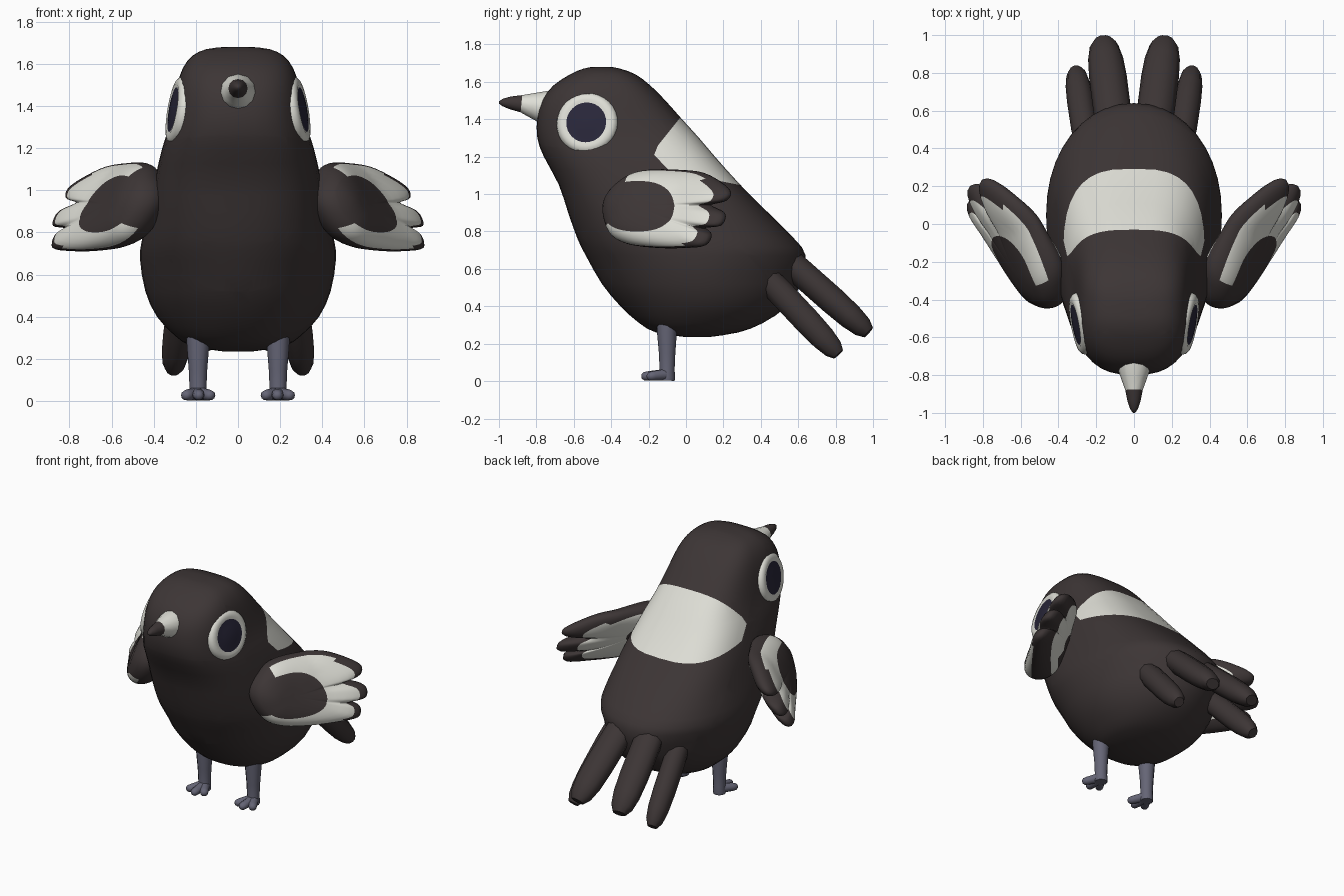
import bpy, bmesh, math
from mathutils import Vector

if "Cube" in bpy.data.objects:
    bpy.data.objects.remove(bpy.data.objects["Cube"])


def material(name, rgb):
    m = bpy.data.materials.new(name)
    m.diffuse_color = (*rgb, 1)
    m.use_nodes = True
    m.node_tree.nodes["Principled BSDF"].inputs["Base Color"].default_value = m.diffuse_color
    return m


DARK = material("charcoal", (0.046, 0.036, 0.036))
WHITE = material("off_white", (0.74, 0.74, 0.68))
GREY = material("leg_grey", (0.13, 0.13, 0.18))
NAVY = material("eye_navy", (0.022, 0.020, 0.042))


def finish(name, bm, mats, mirror=False, angle=60):
    bmesh.ops.recalc_face_normals(bm, faces=bm.faces)
    me = bpy.data.meshes.new(name)
    bm.to_mesh(me)
    bm.free()
    ob = bpy.data.objects.new(name, me)
    bpy.context.collection.objects.link(ob)
    for m in mats:
        me.materials.append(m)
    bpy.ops.object.select_all(action='DESELECT')
    ob.select_set(True)
    bpy.context.view_layer.objects.active = ob
    bpy.ops.object.shade_smooth_by_angle(angle=math.radians(angle))
    if mirror:
        ob.modifiers.new("mirror", 'MIRROR').use_mirror_merge = False
    return ob


def loft(bm, rings, rule=lambda k, i: 0):
    """Skin closed rings of points, cap both ends; rule gives the material."""
    vs = [[bm.verts.new(p) for p in r] for r in rings]
    n = len(vs[0])
    for k in range(len(vs) - 1):
        for i in range(n):
            j = (i + 1) % n
            f = bm.faces.new((vs[k][i], vs[k][j], vs[k + 1][j], vs[k + 1][i]))
            f.material_index = rule(k, i)
    for k, end in ((0, vs[0]), (len(vs) - 2, vs[-1])):
        bm.faces.new(end).material_index = rule(k, 0)


def tube(bm, path, sides=12, rule=lambda k, i: 0):
    """Elliptic tube: path of (point, half width, half thickness)."""
    pts = [Vector(p[0]) for p in path]
    t = (pts[-1] - pts[0]).normalized()
    ref = Vector((1, 0, 0))
    side = (ref - t * ref.dot(t)).normalized()
    up = t.cross(side)
    angs = [2 * math.pi * i / sides for i in range(sides)]
    loft(bm, [[p + side * a * math.cos(q) + up * b * math.sin(q) for q in angs]
              for p, (_, a, b) in zip(pts, path)], rule)


def spline(pts, steps, closed):
    """Catmull-Rom resampling of tuples."""
    pts = [Vector(p) for p in pts]
    n, out = len(pts), []
    for i in range(n if closed else n - 1):
        idx = [i - 1, i, i + 1, i + 2]
        a, b, c, d = (pts[j % n if closed else min(max(j, 0), n - 1)] for j in idx)
        for s in range(steps):
            u = s / steps
            out.append(0.5 * (2 * b + (c - a) * u + (2 * a - 5 * b + 4 * c - d) * u * u
                              + (3 * b - a - 3 * c + d) * u ** 3))
    return out if closed else out + [pts[-1]]


def clamp(v):
    return min(1, max(0, v))


def power(v, e):
    return math.copysign(abs(v) ** e, v)


# Body: horizontal slices (height, front y, back y, half width)
SLICES = [(.235, 0, .12, .07), (.26, -.16, .28, .22), (.31, -.25, .41, .30),
          (.40, -.35, .54, .385), (.52, -.45, .615, .44), (.67, -.535, .64, .465),
          (.76, -.58, .58, .457), (.90, -.63, .44, .425), (1.05, -.68, .29, .395),
          (1.20, -.76, .155, .36), (1.30, -.795, .07, .328), (1.41, -.795, -.03, .305),
          (1.50, -.77, -.11, .288), (1.58, -.71, -.19, .262), (1.64, -.62, -.27, .215),
          (1.67, -.55, -.35, .15), (1.68, -.50, -.40, .07)]
rings = []
for z, yf, yb, w in (tuple(Vector(v)) for v in spline(SLICES, 2, False)):
    high = clamp((z - .6) / .4)
    low = clamp((.4 - z) / .15)
    ring = []
    for i in range(40):
        q = 2 * math.pi * i / 40
        c, s = math.cos(q), math.sin(q)
        e = 2 / ((1.88 if s > 0 else 2.05) + .35 * low + (1.12 if s > 0 else .6) * high)
        ring.append((w * power(c, e), (yf + yb) / 2 + (yb - yf) / 2 * power(s, e), z))
    rings.append(ring)
bm = bmesh.new()
loft(bm, rings)
# White band over the back, cut along straight lines in the y-z plane
BAND = [(-.03, 1.41), (-.15, 1.26), (-.17, 1.21), (-.09, 1.125), (.28, 1.05)]
cuts = [(Vector((0, *a)), Vector((0, a[1] - b[1], b[0] - a[0])))
        for a, b in zip(BAND, BAND[1:])]
for co, no in cuts:
    bmesh.ops.bisect_plane(bm, geom=bm.verts[:] + bm.edges[:] + bm.faces[:],
                           plane_co=co, plane_no=no, dist=1e-4)
for f in bm.faces:
    c = f.calc_center_median()
    f.material_index = int(all((c - co).dot(no) > 0 for co, no in cuts))
finish("body", bm, [DARK, WHITE], angle=80)

# Beak: white cone with a dark tip
bm = bmesh.new()
tube(bm, [((0, y, z), r, r) for y, z, r in
          [(-.66, 1.456, .098), (-.75, 1.46, .092), (-.82, 1.472, .068), (-.88, 1.483, .046),
           (-.94, 1.488, .034), (-.98, 1.49, .02), (-1.0, 1.49, .006)]],
     12, lambda k, i: int(k >= 3))
finish("beak", bm, [WHITE, DARK])

# Eyes: white ring around a domed navy disc
bm = bmesh.new()
axis = Vector((1, -.18, .17)).normalized()
u = axis.cross(Vector((0, 0, 1))).normalized()
v = axis.cross(u)
centre = Vector((.29, -.53, 1.38))
PROFILE = [(.163, -.07), (.166, -.01), (.16, .008), (.145, .02), (.124, .024), (.108, .02),
           (.104, .02), (.06, .027), (.01, .03)]
loft(bm, [[centre + axis * h + (u * math.cos(q) + v * math.sin(q)) * r
           for q in (2 * math.pi * i / 32 for i in range(32))] for r, h in PROFILE],
     lambda k, i: int(k >= 5))
finish("eyes", bm, [WHITE, NAVY], True)

# Wings: puffy pad from a side outline (y, z) with three feather tips
OUTLINE = [(-.425, .92), (-.39, 1.02), (-.30, 1.10), (-.20, 1.13), (-.04, 1.13), (.09, 1.115),
           (.19, 1.06), (.235, 1.01), (.21, .965), (.135, .945), (.135, .935), (.195, .905),
           (.205, .87), (.18, .83), (.105, .82), (.10, .81), (.13, .78), (.10, .725),
           (0, .712), (-.15, .712), (-.30, .732), (-.39, .79)]
outline = spline(OUTLINE, 4, True)
mid = Vector((-.20, .935))
OUT = Vector((.78, -.62, 0))
# Ring steps: 0 to 1 is the inner oval, 1 to 2 is oval to rim
STEPS = [.05, .4, .75, 1, 1.2, 1.4, 1.6, 1.78, 1.9, 1.97, 2]


def wing_point(p, step, face):
    d = p - mid
    q = math.atan2(d.y / .135, d.x / .19)
    oval = Vector((.19 * power(math.cos(q), .85), .135 * power(math.sin(q), .85)))
    w = oval * step if step <= 1 else oval.lerp(d, step - 1)
    r = min(1, w.length / d.length)
    y, z = mid + w
    root = clamp((.0 - y) / .35)
    h = (.09 + .04 * root) * math.sqrt(max(0, 1 - r ** 3.5)) * face
    n = .53 + .045 * root + (.5 - .25 * root) * (.9 - z)
    return Vector(((n + .62 * y) / .78, y, z)) + OUT * h


def wing_colour(k, i):
    d = outline[i] - mid
    a = math.degrees(math.atan2(d.y, d.x))
    a = a if a > -147 else a + 360
    if k < 10:  # outer face: white between the dark oval and the rim
        return int(3 <= k < (7 if -42 < a < 25 else 8) and a < 116)
    # inner face: white reaches further in, below a dark top edge
    return int((15 if a > 30 else 14) <= k < (19 if abs(a) < 80 else 17) and a < 100)


bm = bmesh.new()
layers = [(s, 1) for s in STEPS] + [(s, -1) for s in reversed(STEPS[:-1])]
loft(bm, [[wing_point(p, s, f) for p in outline] for s, f in layers], wing_colour)
finish("wings", bm, [DARK, WHITE], True, 80)

# Tail feathers: two long inner, two short outer
for name, start, end, wide, thick in [
        ("inner_tail_feathers", (.10, .48, .70), (.163, .976, .26), .10, .078),
        ("outer_tail_feathers", (.245, .40, .585), (.308, .815, .143), .072, .075)]:
    a, b = Vector(start), Vector(end)
    bm = bmesh.new()
    tube(bm, [(a.lerp(b, t), wide * s, thick * s) for t, s in
              [(0, .9), (.25, 1), (.6, 1), (.8, .93), (.93, .76), (1, .46)]], 10)
    finish(name, bm, [DARK], True, 50)

# Legs
bm = bmesh.new()
tube(bm, [((.19, y, z), r, r) for y, z, r in
          [(-.10, .36, .057), (-.102, .26, .053), (-.101, .15, .044), (-.101, .06, .04),
           (-.101, .02, .043), (-.101, .002, .04)]], 12)
finish("legs", bm, [GREY], True)

# Toes: three per foot, fanned forward
bm = bmesh.new()
for x, y in [(.128, -.195), (.187, -.225), (.25, -.195)]:
    a, b = Vector((.19, -.095, .036)), Vector((x, y, .026))
    tube(bm, [(a.lerp(b, t), r, r * .95) for t, r in
              [(0, .036), (.5, .030), (.8, .028), (1, .024), (1.1, .012)]], 10)
finish("toes", bm, [GREY], True)
